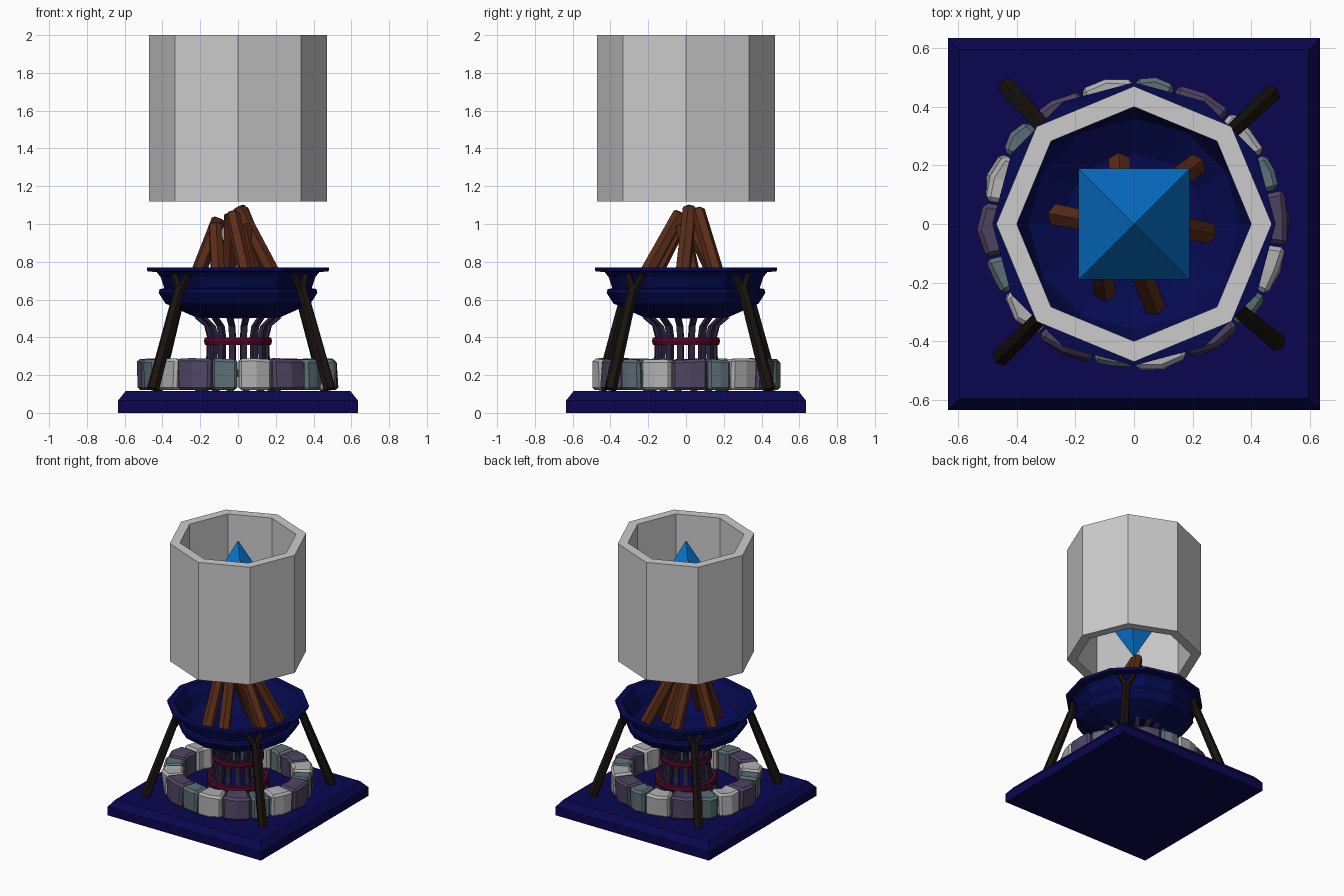
import bpy, bmesh, math, random
from mathutils import Vector

if "Cube" in bpy.data.objects:
    bpy.data.objects.remove(bpy.data.objects["Cube"])

random.seed(4)
TAU = math.tau


def material(name, r, g, b):
    m = bpy.data.materials.new(name)
    m.diffuse_color = [(c / 255) ** 2.2 for c in (r, g, b)] + [1]
    m.use_nodes = True
    m.node_tree.nodes["Principled BSDF"].inputs["Base Color"].default_value = m.diffuse_color
    return m


NAVY = material("navy", 18, 15, 80)
BOWL = material("bowl_blue", 14, 18, 80)
BLUE = material("bright_blue", 16, 120, 215)
WOOD = material("wood", 92, 48, 30)
DARK = material("dark_wood", 32, 26, 22)
COLUMN = material("column_purple", 48, 42, 66)
RED = material("dark_red", 75, 16, 42)
STONES = [material("pale_stone", 175, 175, 175), material("purple_stone", 80, 70, 98),
          material("teal_stone", 92, 110, 116)]


def finish(name, bm, mat=None, bevel=0, angle=30):
    bmesh.ops.recalc_face_normals(bm, faces=bm.faces)
    me = bpy.data.meshes.new(name)
    bm.to_mesh(me)
    bm.free()
    ob = bpy.data.objects.new(name, me)
    bpy.context.collection.objects.link(ob)
    if mat:
        me.materials.append(mat)
    if bevel:
        mod = ob.modifiers.new("bevel", 'BEVEL')
        mod.width, mod.segments = bevel, 1
        mod.limit_method, mod.angle_limit = 'ANGLE', math.radians(angle)
    return ob


def lathe(name, profile, sides, mat=None, closed=False, start=0):
    """Spin (radius, z) points into a faceted body."""
    bm = bmesh.new()
    rings = []
    for r, z in profile:
        rings.append([bm.verts.new((r * math.cos(start + TAU * i / sides),
                                    r * math.sin(start + TAU * i / sides), z))
                      for i in range(sides)])
    pairs = list(zip(rings, rings[1:]))
    if closed:
        pairs.append((rings[-1], rings[0]))
    for a, b in pairs:
        for i in range(sides):
            j = (i + 1) % sides
            bm.faces.new((a[i], a[j], b[j], b[i]))
    if not closed:
        bm.faces.new(rings[0])
        bm.faces.new(rings[-1])
    bmesh.ops.remove_doubles(bm, verts=bm.verts, dist=1e-5)
    return finish(name, bm, mat)


def beam(name, p0, p1, r0, r1, mat, sides=6, bevel=0):
    """Tapered prism between two points."""
    p0, p1 = Vector(p0), Vector(p1)
    d = p1 - p0
    bm = bmesh.new()
    bmesh.ops.create_cone(bm, cap_ends=True, segments=sides, radius1=r0, radius2=r1, depth=d.length)
    rot = d.to_track_quat('Z', 'Y').to_matrix().to_4x4()
    bmesh.ops.transform(bm, matrix=rot, verts=bm.verts)
    bmesh.ops.translate(bm, vec=(p0 + p1) / 2, verts=bm.verts)
    return finish(name, bm, mat, bevel, 70)


# Square plinth with chamfered top
s = math.sqrt(2)
lathe("base", [(.635 * s, 0), (.635 * s, .065), (.595 * s, .115)], 4, NAVY, start=math.pi / 4)

# Ring of uneven wedge stones
angle = 270
for i in range(18):
    span = (21, 23, 16)[i % 3]
    a0, a1 = math.radians(angle + .5), math.radians(angle + span - .5)
    angle += span
    bm = bmesh.new()
    bmesh.ops.create_cube(bm, size=1)
    bmesh.ops.subdivide_edges(bm, edges=[e for e in bm.edges if abs(e.verts[0].co.y - e.verts[1].co.y) > .5],
                              cuts=1)
    for v in bm.verts:
        mid = abs(v.co.y) < .1
        r = (.505 if v.co.x > 0 else .37) + random.uniform(-.012, .008) + (.008 if mid else 0)
        a = a0 + (a1 - a0) * (v.co.y + .5)
        z = .12 if v.co.z < 0 else .285 + random.uniform(-.006, .006)
        v.co = (1.03 * r * math.cos(a), .97 * r * math.sin(a), z)
    finish("ring_stone", bm, STONES[i % 3], .015, 35)

# Pedestal: ring of slim flared columns
path = [(.215, .115), (.175, .18), (.155, .28), (.15, .40), (.165, .46), (.22, .505)]
for k in range(16):
    a = TAU * (k + .5) / 16
    u, t = Vector((math.cos(a), math.sin(a), 0)), Vector((-math.sin(a), math.cos(a), 0))
    bm = bmesh.new()
    rows = []
    for r, z in path:
        c = u * r + Vector((0, 0, z))
        rows.append([bm.verts.new(c + u * x * .014 + t * y * .016)
                     for x, y in ((-1, -1), (1, -1), (1, 1), (-1, 1))])
    for a_, b_ in zip(rows, rows[1:]):
        for i in range(4):
            bm.faces.new((a_[i], a_[(i + 1) % 4], b_[(i + 1) % 4], b_[i]))
    bm.faces.new(rows[0])
    bm.faces.new(rows[-1])
    finish("pedestal_column", bm, COLUMN)

# Bands round the columns
for name, r, z in (("upper_band", .18, .36), ("lower_band", .215, .19)):
    lathe(name, [(r - .04, z), (r - .005, z), (r, z + .02), (r - .005, z + .04), (r - .04, z + .04)],
          16, RED, closed=True)

# Fire bowl with rim and outer ledge
lathe("fire_bowl", [(0, .50), (.22, .505), (.30, .54), (.385, .58), (.42, .635), (.415, .655), (.39, .66),
                    (.41, .72), (.43, .745), (.48, .75), (.483, .77), (.435, .77), (.40, .72),
                    (.36, .64), (.24, .57), (0, .545)], 12, BOWL)

# Four forked props
feet = [(.465, .44), (-.43, .465), (-.45, -.45), (.485, -.40)]
for x, y in feet:
    d = Vector((x, y, 0)).normalized()
    t = Vector((-d.y, d.x, 0))
    fork = d * .435 + Vector((0, 0, .67))
    beam("prop_leg", (x, y, .125), fork, .034, .028, DARK, 6)
    for side in (-1, 1):
        beam("prop_fork", fork - Vector((0, 0, .03)), fork - d * .01 + t * side * .05 + Vector((0, 0, .06)),
             .024, .018, DARK, 6)

# Leaning logs
logs = [((-.26, .03), (-.10, .0, 1.03)), ((-.05, .21), (-.04, .0, 1.05)), ((.21, .20), (.02, .06, 1.08)),
        ((.25, -.03), (.0, .02, 1.09)), ((.07, -.28), (-.03, -.03, 1.06)), ((-.10, -.23), (-.12, -.03, 1.0)),
        ((.12, .06), (.03, -.02, 1.0))]
for (x, y), top in logs:
    beam("log", (x, y, .61), top, .042, .038, WOOD, 6, .01)

# Octagonal open tube
lathe("flame_tube", [(.47, 1.12), (.47, 2), (.40, 2), (.40, 1.12)], 8, closed=True)

# Floating crystal inside the tube
lathe("crystal", [(.0001, 1.12), (.19 * s, 1.54), (.0001, 1.985)], 4, BLUE, start=math.pi / 4)
